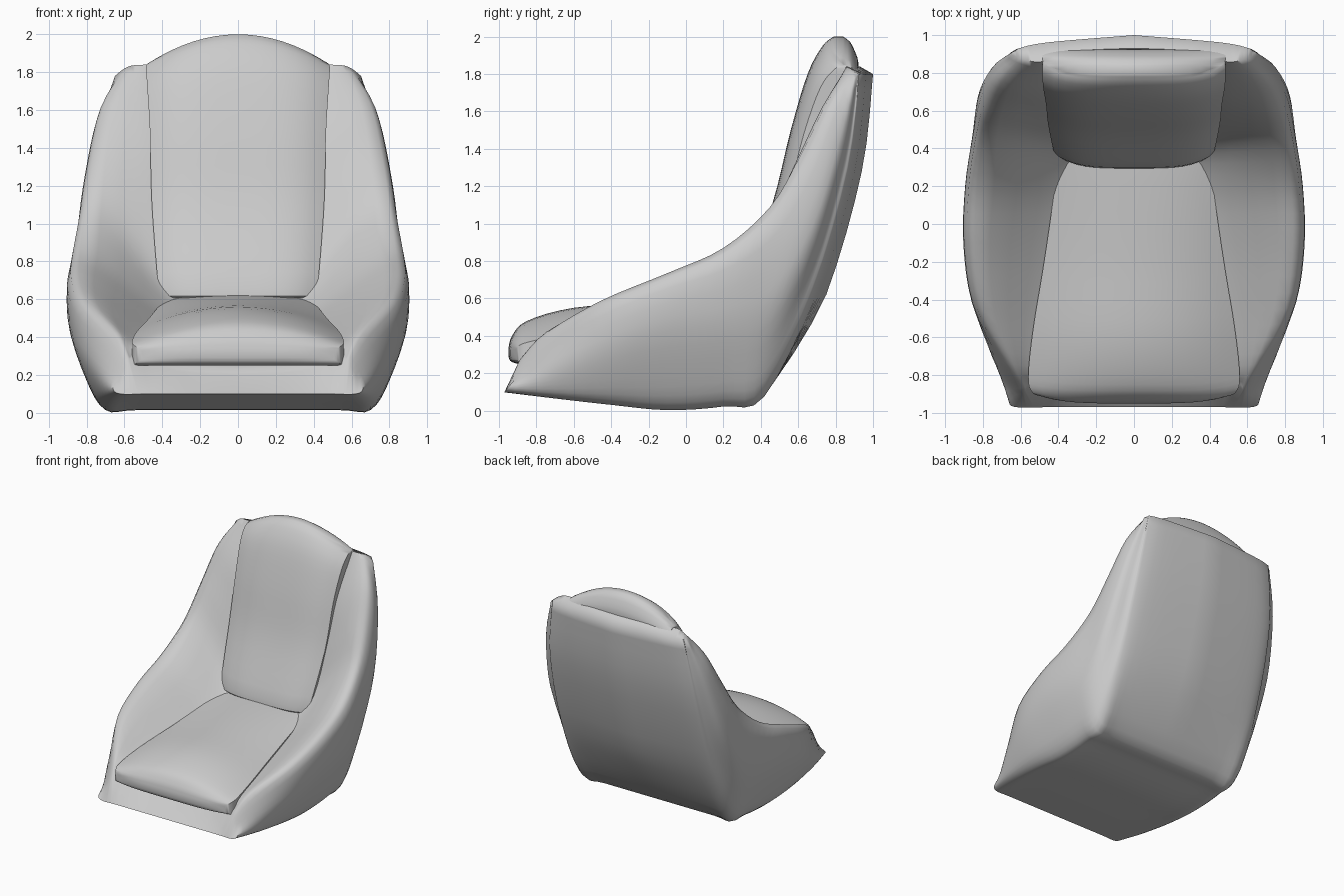
import bpy
import bmesh
from mathutils import Vector

if "Cube" in bpy.data.objects:
    bpy.data.objects.remove(bpy.data.objects["Cube"], do_unlink=True)

# One plain grey upholstery colour
grey = bpy.data.materials.new("grey upholstery")
grey.use_nodes = True
colour = (0.6, 0.6, 0.6, 1)
grey.diffuse_color = colour
grey.node_tree.nodes["Principled BSDF"].inputs["Base Color"].default_value = colour


def smooth(points, steps):
    """Pass a Catmull-Rom curve through the points."""
    padded = [points[0]] + list(points) + [points[-1]]
    result = []
    for a, b, c, d in zip(padded, padded[1:], padded[2:], padded[3:]):
        for i in range(steps):
            t = i / steps
            result.append(0.5 * (2 * b + (c - a) * t
                                 + (2 * a - 5 * b + 4 * c - d) * t ** 2
                                 + (3 * b - a - 3 * c + d) * t ** 3))
    result.append(points[-1])
    return result


def mirrored(half):
    """Close a half section that starts and ends on the centre plane."""
    return half + [Vector((-p.x, p.y, p.z)) for p in reversed(half[1:-1])]


def loft(name, sections, angle):
    """Skin closed sections and cap both ends."""
    bm = bmesh.new()
    rings = [[bm.verts.new(p) for p in section] for section in sections]
    count = len(rings[0])
    for low, high in zip(rings, rings[1:]):
        for i in range(count):
            j = (i + 1) % count
            bm.faces.new((low[i], low[j], high[j], high[i]))
    caps = [bm.faces.new(rings[0]), bm.faces.new(rings[-1])]
    bmesh.ops.triangulate(bm, faces=caps)
    bmesh.ops.recalc_face_normals(bm, faces=bm.faces)
    mesh = bpy.data.meshes.new(name)
    bm.to_mesh(mesh)
    bm.free()
    mesh.materials.append(grey)
    part = bpy.data.objects.new(name, mesh)
    bpy.context.collection.objects.link(part)
    bpy.ops.object.select_all(action="DESELECT")
    part.select_set(True)
    bpy.context.view_layer.objects.active = part
    bpy.ops.object.shade_smooth_by_angle(angle=angle)


# Shell guide lines, running from the front lip to the top of the back
outer_corner = [(.62, -.97, .1), (.67, -.7, .07), (.7, -.4, .04),
                (.7, -.1, .015), (.7, .2, .035), (.69, .42, .09),
                (.69, .68, .62), (.67, .87, 1.28), (.61, .93, 1.8)]
flank = [(.635, -.91, .18), (.745, -.71, .27), (.86, -.4, .4),
         (.9, -.1, .5), (.89, .2, .55), (.855, .45, .65),
         (.825, .68, 1), (.755, .82, 1.45), (.65, .9, 1.78)]
rim = [(.58, -.89, .27), (.66, -.74, .42), (.8, -.45, .59),
       (.84, -.1, .735), (.83, .2, .87), (.8, .45, 1.09),
       (.76, .61, 1.36), (.695, .75, 1.64), (.58, .87, 1.83)]
crease = [(.55, -.84, .3), (.55, -.75, .37), (.505, -.45, .43),
          (.45, -.1, .49), (.4, .2, .56), (.425, .42, .75),
          (.455, .56, 1.15), (.465, .68, 1.5), (.48, .86, 1.84)]


def guide(points):
    return smooth([Vector(p) for p in points], 4)


shell_sections = []
for corner, side, top, fold in zip(*map(guide, (outer_corner, flank, rim, crease))):
    # The back panel bows outward and the inner floor dips beneath the pads
    backness = min(max((corner.z - .12) / .45, 0), 1)
    bow = Vector((0, .07 * backness, 0))
    dip = Vector((0, .07 * backness, -.1 * (1 - backness)))
    flat = Vector((0, 1, 1))
    skirt = corner.lerp(side, .35) + Vector((.035 * (1 - backness), 0, 0))
    half = [corner * flat + bow,
            corner * Vector((.75, 1, 1)) + bow * .45,
            corner, skirt, side, top, fold,
            fold * Vector((.6, 1, 1)) + dip * .8,
            fold * flat + dip]
    shell_sections.append(mirrored(smooth(half, 4)))
loft("seat_shell", shell_sections, 1.3)


def pad(name, stations, place):
    """Loft a crowned cushion, front face first and back face second."""
    sections = []
    across = [i / 8 for i in range(9)]
    for values in smooth([Vector(s) for s in stations], 4):
        face = [place(values, t, True) for t in across]
        under = [place(values, t, False) for t in reversed(across)]
        sections.append(mirrored(face + under))
    loft(name, sections, .7)


# Seat cushion stations: y, crown height, edge height, underside, half width
def seat_point(v, t, upper):
    y, crown, edge, under, half_width = v
    z = edge + (crown - edge) * (1 - t * t) if upper else under
    return Vector((half_width * t, y + .04 * t ** 4, z))


pad("seat_cushion", [(-.95, .33, .32, .29, .5),
                     (-.93, .4, .35, .26, .54),
                     (-.85, .48, .375, .25, .56),
                     (-.6, .55, .43, .28, .535),
                     (-.2, .58, .5, .3, .47),
                     (.3, .62, .59, .4, .4),
                     (.4, .62, .6, .45, .4)], seat_point)


# Backrest cushion stations: height, front, rear, half width, drop at the edges
def back_point(v, t, front):
    z, near, far, half_width, drop = v
    y = near + min(.07, far - near) * t ** 4 if front else far
    return Vector((half_width * t, y, z - drop * t * t))


pad("back_cushion", [(.61, .33, .42, .4, 0),
                     (.66, .3, .5, .42, 0),
                     (1.1, .46, .65, .455, 0),
                     (1.5, .56, .8, .465, .02),
                     (1.8, .65, .92, .48, .07),
                     (1.95, .73, .89, .485, .12),
                     (2, .79, .84, .47, .15)], back_point)
